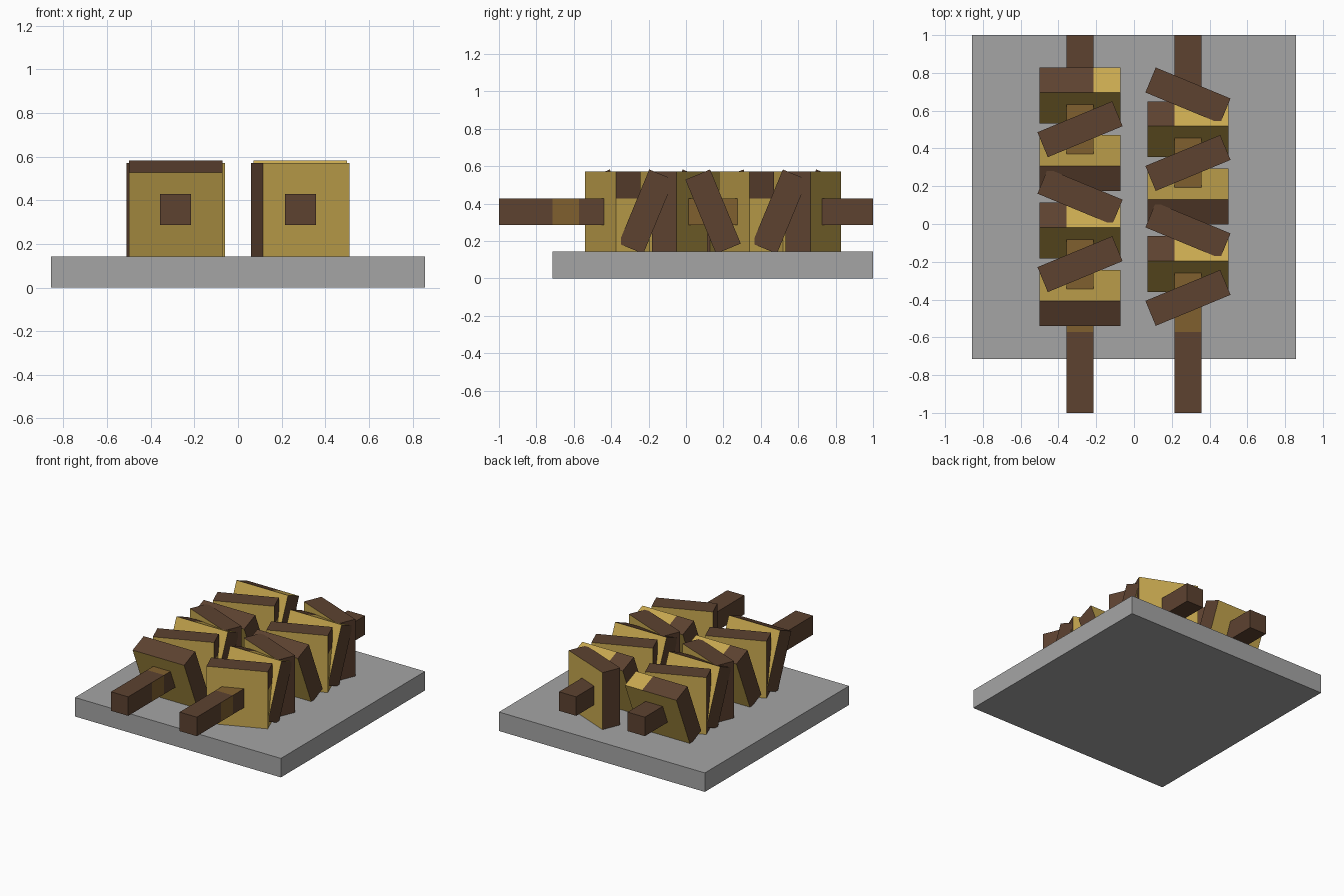
import bpy, bmesh, math
from mathutils import Vector

if "Cube" in bpy.data.objects:
    bpy.data.objects.remove(bpy.data.objects["Cube"])

T = 1 / 7                      # module: every part is a whole number of these
TILT = math.radians(22.5)


def material(name, hex_code):
    def lin(c):
        c /= 255
        return c / 12.92 if c <= 0.04045 else ((c + 0.055) / 1.055) ** 2.4
    m = bpy.data.materials.new(name)
    m.diffuse_color = [lin(int(hex_code[i:i + 2], 16)) for i in (0, 2, 4)] + [1]
    m.use_nodes = True
    m.node_tree.nodes["Principled BSDF"].inputs["Base Color"].default_value = m.diffuse_color
    return m


STONE = material("grey_stone", "a5a5a5")
BROWN = material("dark_bark", "5d4230")
YELLOW = material("pale_wood", "c9a950")
TAN = material("worn_bark", "80602f")


def block(name, cells, loc, rot, mats, rule=None):
    """Box cut into square modules; rule(normal, cell centre in modules) gives the colour slot."""
    bm = bmesh.new()
    bmesh.ops.create_cube(bm, size=1)
    bmesh.ops.scale(bm, vec=Vector(cells) * T, verts=bm.verts)
    if rule:
        for axis in range(3):
            n = Vector((0, 0, 0))
            n[axis] = 1
            for i in range(1, cells[axis]):
                bmesh.ops.bisect_plane(bm, geom=bm.verts[:] + bm.edges[:] + bm.faces[:],
                                       plane_co=n * (i - cells[axis] / 2) * T, plane_no=n)
        bm.normal_update()
        for f in bm.faces:
            f.material_index = rule(f.normal, f.calc_center_median() / T)
    me = bpy.data.meshes.new(name)
    bm.to_mesh(me)
    bm.free()
    for m in mats:
        me.materials.append(m)
    ob = bpy.data.objects.new(name, me)
    ob.location, ob.rotation_euler = loc, rot
    bpy.context.collection.objects.link(ob)


# Square base slab
block("base_slab", (12, 12, 2 / 2), (0, T, T / 2), (0, 0, 0), [STONE])


# Long bars, bark with worn patches on the top and outer side
def bar_rule(n, c):
    if n.z > 0.5:
        return int(-4 < c.y < 4.5)
    if n.x > 0.5:
        return int(-5 < c.y < -4 or 0 < c.y < 2)
    return 0


for side, sx in (("left", -1), ("right", 1)):
    block(side + "_bar", (1, 14, 1), (sx * 2 * T, 0, 2.5 * T), (0, 0, 0), [BROWN, TAN], bar_rule)


# Plates: wooden broad faces, bark rims that are partly stripped
def plate_rule(top_bark, end_bark):
    def rule(n, c):
        if abs(n.y) > 0.5:
            return 0
        if n.z > 0.5:
            return int(c.x < top_bark - 1.5)
        if n.x > 0.5:
            return int(c.z > 1.5 - end_bark)
        return 1
    return rule


for side, sx in (("left", -1), ("right", 1)):
    for k in range(7):
        loc = (sx * 2 * T, -0.391 + k * 1.25 * T, 2.5 * T)
        leaning = (k % 2 == 0) == (sx < 0)
        if leaning:
            angle = TILT if k in (0, 3, 4) else -TILT
            bark = 3 if angle > 0 else (2 if k == 6 else 1)
            block(f"{side}_leaning_plate_{k}", (3, 1, 3), loc, (angle, 0, 0),
                  [YELLOW, BROWN], plate_rule(bark, 3))
        else:
            angle = TILT if k % 4 < 2 else -TILT
            block(f"{side}_turned_plate_{k}", (3, 1, 3), loc, (0, 0, angle),
                  [YELLOW, BROWN], plate_rule(3, 1 if angle > 0 else 3))
